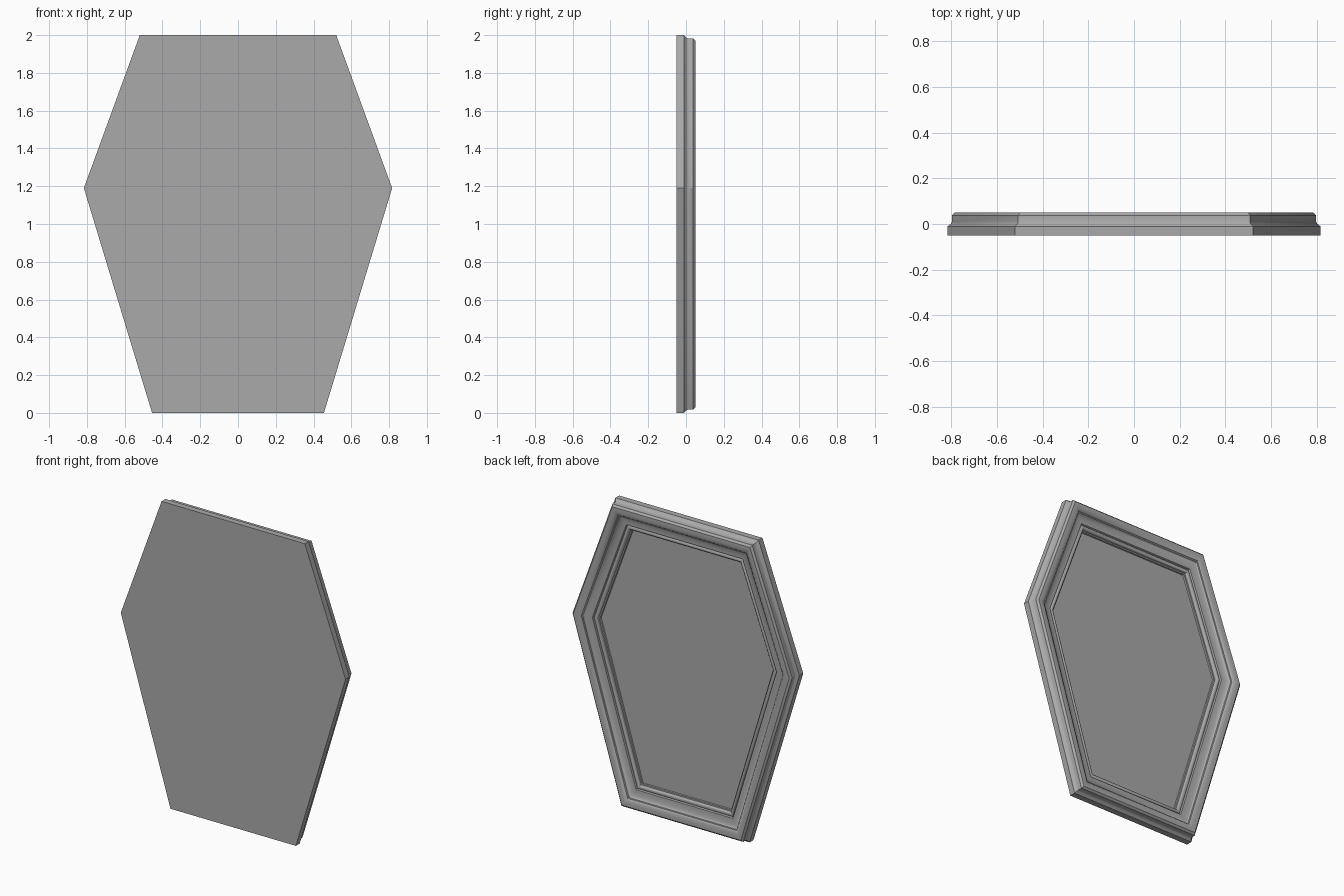
import bpy, bmesh, math
from mathutils import Vector
from mathutils.geometry import intersect_line_line_2d, intersect_line_line

cube = bpy.data.objects.get("Cube")
if cube:
    bpy.data.objects.remove(cube, do_unlink=True)

# One plain grey for everything
grey = bpy.data.materials.new("warm_grey")
grey.use_nodes = True
colour = (0.4, 0.4, 0.4, 1)
grey.diffuse_color = colour
grey.node_tree.nodes["Principled BSDF"].inputs["Base Color"].default_value = colour

# Six-sided outline in x, z: half is listed, the rest is mirrored
half = [(0.455, 0), (0.816, 1.19), (0.52, 2)]
outline = [Vector(p) for p in half] + [Vector((-x, z)) for x, z in reversed(half)]


def inset_outline(d):
    """Outline moved inward by d, keeping its sides parallel."""
    points = []
    for i, p in enumerate(outline):
        a = (p - outline[i - 1]).normalized()
        b = (outline[(i + 1) % len(outline)] - p).normalized()
        na, nb = Vector((-a.y, a.x)), Vector((-b.y, b.x))
        points.append(p + (na + nb) * d / (1 + na.dot(nb)))
    return points


def loft(name, profile, cap_start=False):
    """Sweep (inset, y) points round the outline as mitred rings."""
    bm = bmesh.new()
    rings = [[bm.verts.new((p.x, y, p.y)) for p in inset_outline(d)]
             for d, y in profile]
    count = len(outline)
    for r, s in zip(rings, rings[1:]):
        for i in range(count):
            j = (i + 1) % count
            bm.faces.new((r[j], r[i], s[i], s[j]))
    if cap_start:
        bm.faces.new(rings[0])
    if len(rings) == 1:
        bm.faces.new(list(reversed(rings[0])))
    mesh = bpy.data.meshes.new(name)
    bm.to_mesh(mesh)
    bm.free()
    mesh.materials.append(grey)
    obj = bpy.data.objects.new(name, mesh)
    bpy.context.collection.objects.link(obj)
    bpy.ops.object.select_all(action="DESELECT")
    obj.select_set(True)
    bpy.context.view_layer.objects.active = obj
    bpy.ops.object.shade_smooth_by_angle(angle=math.radians(35))
    return obj


def arc(cx, cy, rx, ry, start, end, steps=6):
    """Points of an elliptical arc, angles in degrees."""
    angles = [math.radians(start + (end - start) * k / steps) for k in range(steps + 1)]
    return [(cx + rx * math.cos(t), cy + ry * math.sin(t)) for t in angles]


# Moulding section, from the flat front round the rim to the panel
section = [(0, -0.05), (0, -0.01), (0.014, 0.002), (0.018, 0.01), (0.018, 0.038)]
section += [(0.03, 0.05)]
section += arc(0.042, 0.036, 0.036, 0.014, 90, 0)      # rounded outer rim
section += arc(0.14, 0.034, 0.055, 0.018, 180, 270)    # hollow
section += [(0.144, 0.006)]
section += arc(0.157, 0.004, 0.012, 0.009, 170, 0)     # inner bead
section += [(0.17, -0.006), (0.178, -0.007), (0.18, -0.016)]

loft("moulded_frame", section, cap_start=True)
loft("inner_panel", section[-1:])
